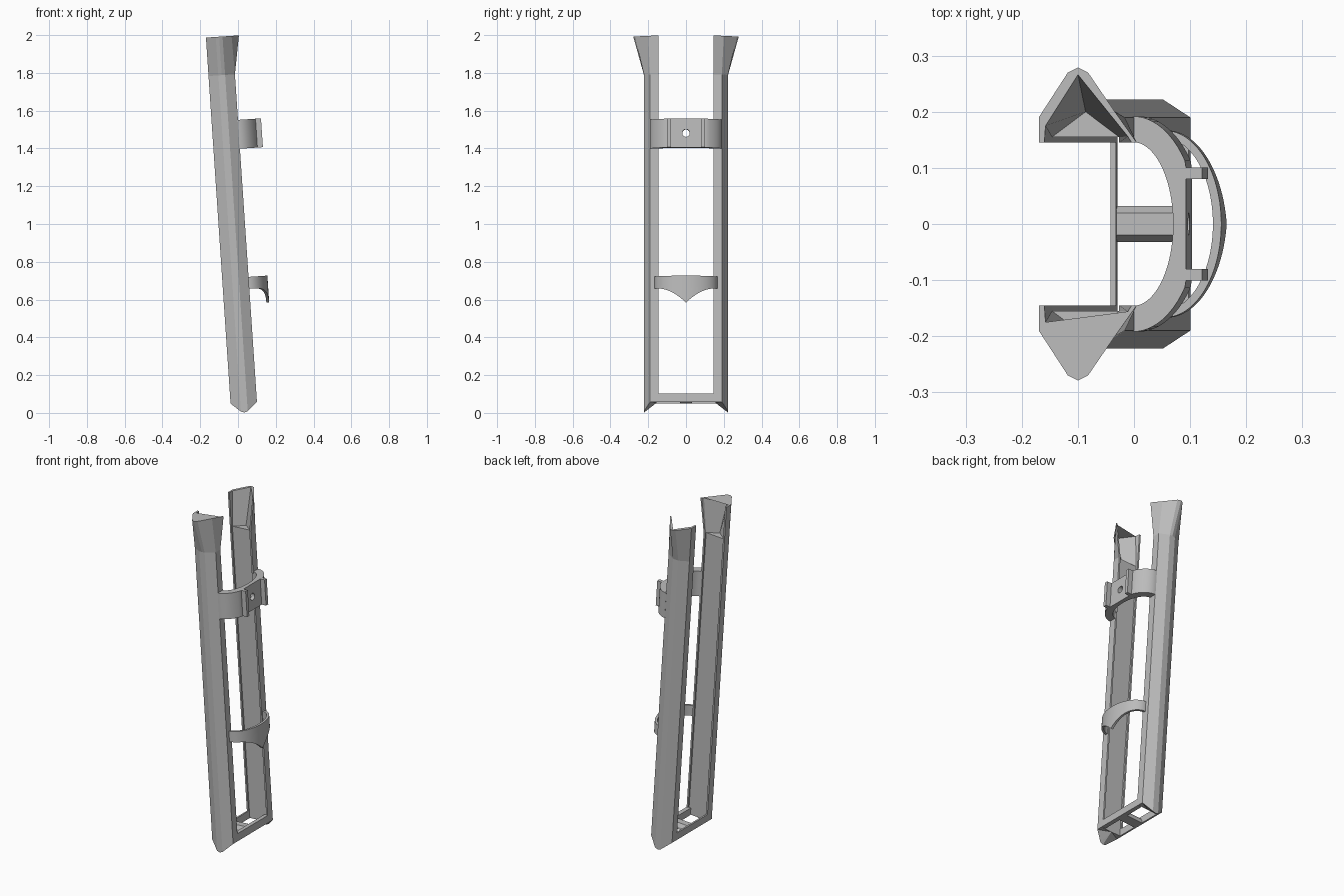
import bpy, bmesh, math
from mathutils import Matrix, Vector

if "Cube" in bpy.data.objects:
    bpy.data.objects.remove(bpy.data.objects["Cube"])

GREY = bpy.data.materials.new("plain_grey")
GREY.use_nodes = True
COLOUR = (0.5, 0.5, 0.5, 1)
GREY.diffuse_color = COLOUR
GREY.node_tree.nodes["Principled BSDF"].inputs["Base Color"].default_value = COLOUR

# Everything is built upright, then leaned back by this matrix
LEAN = Matrix.Translation((0.034, 0, 0.002)) @ Matrix.Rotation(math.radians(-3.85), 4, "Y")
FACE = 0.07      # front face of the rails
INNER = 0.145    # inner face of the rails


def finish(name, bm, smooth=False):
    bmesh.ops.recalc_face_normals(bm, faces=bm.faces)
    bm.transform(LEAN)
    mesh = bpy.data.meshes.new(name)
    bm.to_mesh(mesh)
    bm.free()
    mesh.materials.append(GREY)
    obj = bpy.data.objects.new(name, mesh)
    bpy.context.collection.objects.link(obj)
    bpy.ops.object.select_all(action="DESELECT")
    obj.select_set(True)
    bpy.context.view_layer.objects.active = obj
    if smooth:
        bpy.ops.object.shade_smooth_by_angle(angle=math.radians(30))
    return obj


def loft(name, rings, smooth=False):
    """Skin a list of equal point loops and cap both ends."""
    bm = bmesh.new()
    loops = [[bm.verts.new(p) for p in ring] for ring in rings]
    n = len(loops[0])
    for a, b in zip(loops, loops[1:]):
        for i in range(n):
            j = (i + 1) % n
            bm.faces.new((a[i], a[j], b[j], b[i]))
    caps = [bm.faces.new(loops[0]), bm.faces.new(loops[-1])]
    bmesh.ops.triangulate(bm, faces=caps)
    bmesh.ops.remove_doubles(bm, verts=bm.verts, dist=1e-5)
    return finish(name, bm, smooth)


def box(name, x, y, z):
    ring = lambda h: [(x[0], y[0], h), (x[1], y[0], h), (x[1], y[1], h), (x[0], y[1], h)]
    return loft(name, [ring(z[0]), ring(z[1])])


def band(name, outer, inner, bottom, top, steps=40):
    """Half loop in front of the rails, with outlines given by angle."""
    rings = []
    for i in range(steps + 1):
        t = math.pi * (i / steps - 0.5)
        (ox, oy), (ix, iy) = outer(t), inner(t)
        ox, ix = ox + FACE, ix + FACE
        low = bottom(math.sin(t))
        rings.append([(ox, oy, low), (ox, oy, top), (ix, iy, top), (ix, iy, low)])
    return loft(name, rings, True)


def ellipse(a, b, limit=1, shift=0):
    return lambda t: (min(a * math.cos(t), limit) + shift, b * math.sin(t))


# Rails: chamfered channels that flare into open scoops at the top
section = [(-0.07, INNER), (-0.07, 0.19), (-0.018, 0.222), (0, 0.222), (0.018, 0.222),
           (0.07, 0.19), (0.07, INNER), (0.06, INNER), (0.06, 0.155), (0, 0.155),
           (-0.06, 0.155), (-0.06, INNER)]
floor = list(section)
floor[9] = (0, 0.2)
scoop = [(-0.07, INNER), (-0.07, 0.19), (-0.018, 0.27), (0, 0.279), (0.018, 0.27),
         (0.066, 0.2), (0.105, INNER), (0.096, INNER), (0.089, 0.156), (0, 0.266),
         (-0.058, 0.175), (-0.06, INNER)]


def foot(x, y):
    if y > 0.2:
        return 0.0 if x == 0 else 0.006
    return 0.052


for side, label in ((1, "back"), (-1, "front")):
    rings = [[(x, y * side, foot(x, y)) for x, y in section]]
    for outline, h in ((section, 1.79), (floor, 1.79), (scoop, 1.994)):
        rings.append([(x, y * side, h) for x, y in outline])
    loft(label + "_rail", rings)

# Base frame: two cross bars and a bevelled centre beam
box("base_front_bar", (0.045, FACE), (-0.15, 0.15), (0.052, 0.096))
box("base_rear_bar", (-FACE, -0.06), (-0.15, 0.15), (0.052, 0.096))
beam = [(-0.032, 0.052), (0.032, 0.052), (0.032, 0.065), (0.02, 0.085),
        (-0.02, 0.085), (-0.032, 0.065)]
loft("base_centre_beam", [[(x, y, z) for y, z in beam] for x in (-0.065, 0.05)])

# Upper collar with a flattened front, two upright tabs and a screw hole
LOW, HIGH = 1.395, 1.548
collar = band("upper_collar", ellipse(0.115, 0.192, 0.095, -0.002),
              ellipse(0.072, 0.146, 1, -0.002), lambda s: LOW, HIGH)
bm = bmesh.new()
bmesh.ops.create_cone(bm, cap_ends=True, segments=24, radius1=0.02, radius2=0.02, depth=0.2,
                      matrix=Matrix.Translation((FACE + 0.09, 0, 1.472))
                      @ Matrix.Rotation(math.pi / 2, 4, "Y"))
cutter = finish("hole_cutter", bm)
cutter.hide_render = True
bpy.context.view_layer.objects.active = collar
cut = collar.modifiers.new("hole", "BOOLEAN")
cut.operation, cut.object, cut.solver = "DIFFERENCE", cutter, "EXACT"
bpy.ops.object.modifier_apply(modifier=cut.name)
bpy.data.objects.remove(cutter)
for side, label in ((1, "back"), (-1, "front")):
    y = sorted((0.08 * side, 0.101 * side))
    box(label + "_collar_tab", (FACE + 0.08, FACE + 0.122), y, (LOW, HIGH))

# Lower hoop whose bottom edge dips to a point at the middle
band("lower_hoop", ellipse(0.102, 0.167, 1, -0.002), ellipse(0.087, 0.153, 1, -0.002),
     lambda s: 0.572 + 0.08 * (1 - (1 - abs(s)) ** 2), 0.715)
